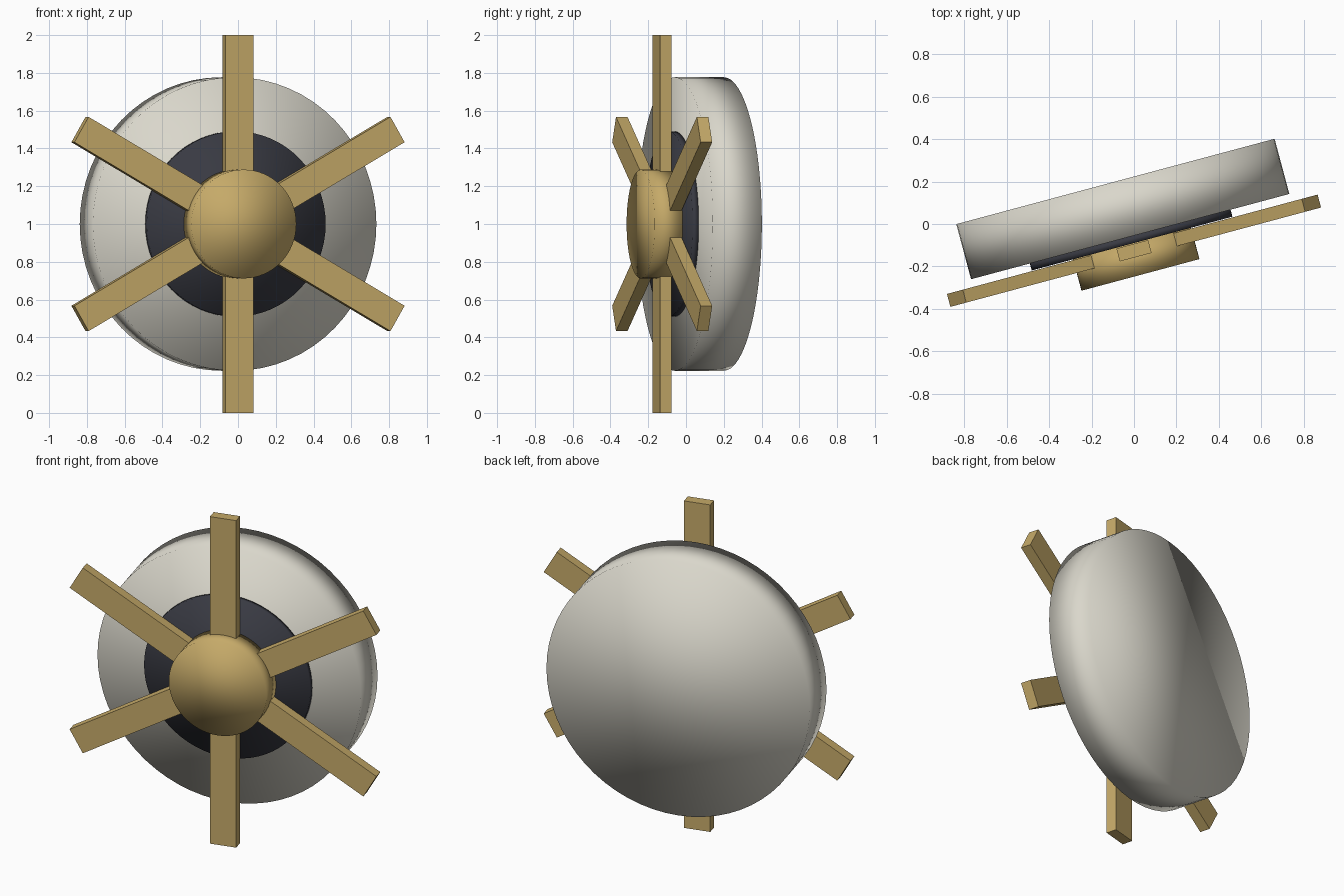
import bpy, bmesh, math
from mathutils import Matrix

cube = bpy.data.objects.get("Cube")
if cube:
    bpy.data.objects.remove(cube, do_unlink=True)

# Wheel frame: local z runs from front to back along the axle, turned 15 degrees
FRAME = (Matrix.Translation((0, -0.126, 1))
         @ Matrix.Rotation(math.radians(15), 4, 'Z')
         @ Matrix.Rotation(math.radians(-90), 4, 'X'))


def material(name, rgb):
    m = bpy.data.materials.new(name)
    m.use_nodes = True
    colour = (*rgb, 1)
    m.diffuse_color = colour
    bsdf = m.node_tree.nodes["Principled BSDF"]
    bsdf.inputs["Base Color"].default_value = colour
    bsdf.inputs["Roughness"].default_value = 0.6
    return m


def finish(name, bm, mat, smooth):
    mesh = bpy.data.meshes.new(name)
    for f in bm.faces:
        f.smooth = smooth
    bm.to_mesh(mesh)
    bm.free()
    mesh.materials.append(mat)
    obj = bpy.data.objects.new(name, mesh)
    obj.matrix_world = FRAME
    bpy.context.collection.objects.link(obj)


def disc(name, radius, front, back, mat, sides=64):
    # Fully smooth drum, so the flat caps shade softly like a dome
    bm = bmesh.new()
    bmesh.ops.create_cone(bm, cap_ends=True, segments=sides, radius1=radius,
                          radius2=radius, depth=back - front,
                          matrix=Matrix.Translation((0, 0, (front + back) / 2)))
    finish(name, bm, mat, True)


def spoke(name, angle, inner, outer, width, depth, mat):
    bm = bmesh.new()
    place = (Matrix.Rotation(angle, 4, 'Z')
             @ Matrix.Translation((0, (inner + outer) / 2, 0))
             @ Matrix.Diagonal((width, outer - inner, depth, 1)))
    bmesh.ops.create_cube(bm, size=1, matrix=place)
    finish(name, bm, mat, False)


ivory = material("ivory", (0.70, 0.68, 0.60))
charcoal = material("charcoal", (0.04, 0.042, 0.055))
brass = material("brass", (0.56, 0.40, 0.14))

# Stacked round parts, back to front
disc("main_disc", 0.777, 0.069, 0.338, ivory)
disc("dark_plate", 0.49, 0.035, 0.07, charcoal)
disc("hub", 0.288, -0.118, 0.036, brass)

# Six spokes around the hub
for i in range(6):
    spoke(f"spoke_{i + 1}", i * math.pi / 3, 0.2, 1, 0.155, 0.063, brass)
